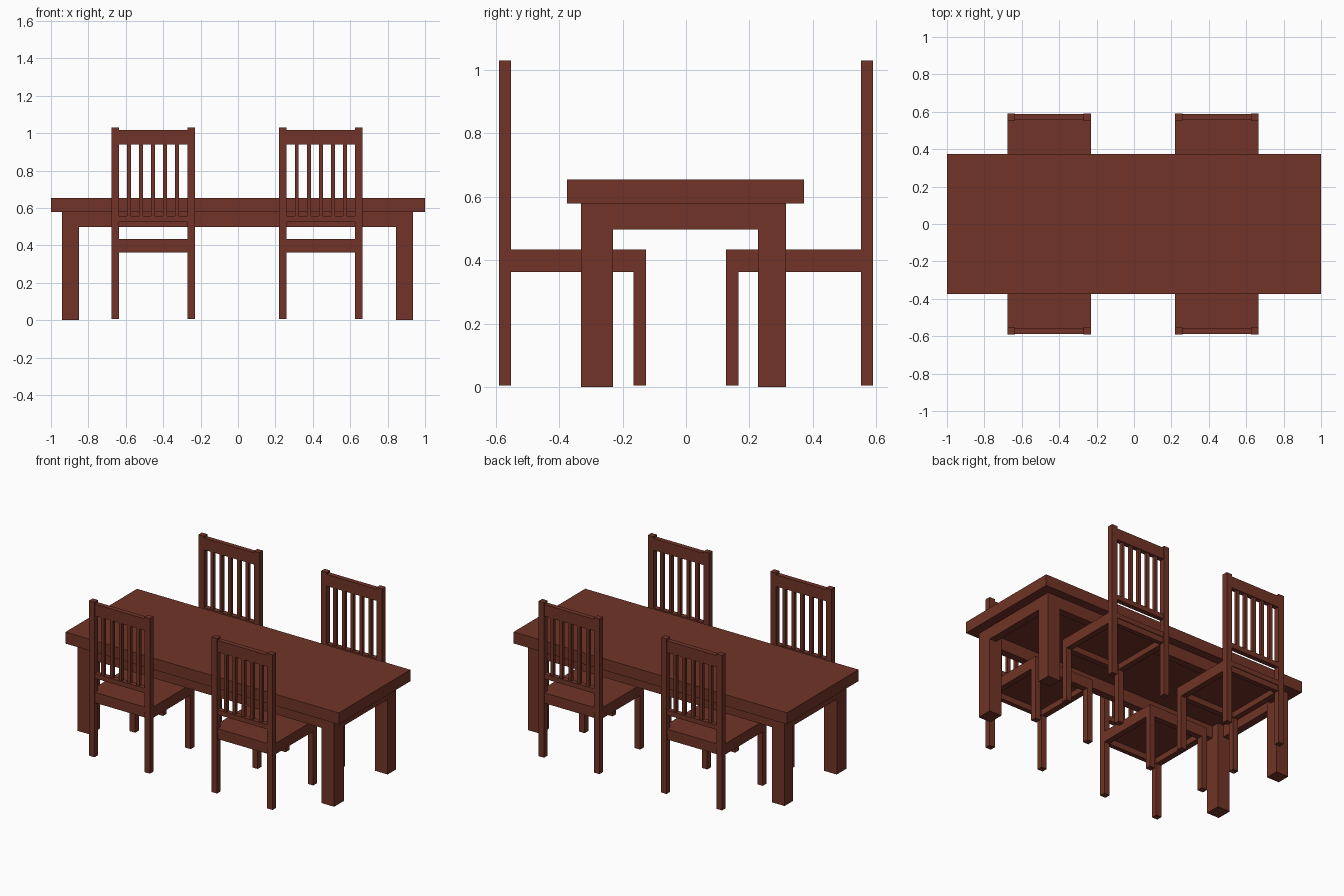
import bpy, bmesh
from mathutils import Vector

if "Cube" in bpy.data.objects:
    bpy.data.objects.remove(bpy.data.objects["Cube"])

wood = bpy.data.materials.new("dark_red_wood")
wood.diffuse_color = (0.165, 0.034, 0.02, 1)
wood.use_nodes = True
wood.node_tree.nodes["Principled BSDF"].inputs["Base Color"].default_value = wood.diffuse_color


def make_part(name, boxes):
    """One object from boxes given as (x0, x1, y0, y1, z0, z1)."""
    bm = bmesh.new()
    for x0, x1, y0, y1, z0, z1 in boxes:
        verts = bmesh.ops.create_cube(bm, size=1)["verts"]
        size = Vector((abs(x1 - x0), abs(y1 - y0), z1 - z0))
        bmesh.ops.scale(bm, vec=size, verts=verts)
        centre = Vector((x0 + x1, y0 + y1, z0 + z1)) / 2
        bmesh.ops.translate(bm, vec=centre, verts=verts)
    mesh = bpy.data.meshes.new(name)
    bm.to_mesh(mesh)
    bm.free()
    mesh.materials.append(wood)
    obj = bpy.data.objects.new(name, mesh)
    bpy.context.collection.objects.link(obj)
    return obj


# Table: top, four square legs, apron frame flush with the legs
make_part("table_top", [(-1, 1, -0.375, 0.373, 0.578, 0.654)])
LEG_X = [(-0.942, -0.85), (0.845, 0.936)]
LEG_Y = [(-0.332, -0.23), (0.227, 0.315)]
make_part("table_legs", [(*x, *y, 0, 0.578) for x in LEG_X for y in LEG_Y])
T = 0.05
AZ = (0.497, 0.578)
make_part("table_apron", [
    (-0.85, 0.845, -0.332, -0.332 + T, *AZ),
    (-0.85, 0.845, 0.315 - T, 0.315, *AZ),
    (-0.942, -0.942 + T, -0.23, 0.227, *AZ),
    (0.936 - T, 0.936, -0.23, 0.227, *AZ)])


def make_chair(prefix, cx, side):
    """Chair at x = cx with its back on the given side (-1 or 1) of the table."""
    H, P = 0.223, 0.04             # half width, post thickness
    inner = H - P
    back, back_in = 0.59, 0.552    # back post depth range
    front_in, front = 0.165, 0.126 # front leg depth range

    def part(name, boxes):
        make_part(prefix + name, [(cx + a, cx + b, side * c, side * d, e, f)
                                  for a, b, c, d, e, f in boxes])

    sides = [(-H, -inner), (inner, H)]
    part("back_posts", [(*x, back_in, back, 0.005, 1.03) for x in sides])
    part("front_legs", [(*x, front, front_in, 0.005, 0.40) for x in sides])
    part("seat", [(-H, H, front, back_in, 0.40, 0.433),
                  (-inner, inner, back_in, back - 0.004, 0.40, 0.433)])
    # Frame under the seat
    part("seat_frame",
         [(*x, front_in, back_in, 0.362, 0.40) for x in sides] +
         [(-inner, inner, front, front_in, 0.362, 0.40),
          (-inner, inner, back_in, back - 0.008, 0.362, 0.40)])
    # Back rails and slats
    part("top_rail", [(-inner, inner, back_in + 0.003, back - 0.003, 0.94, 1.017)])
    part("lower_rail", [(-inner, inner, back_in + 0.003, back - 0.003, 0.526, 0.558)])
    slat = 0.021
    gap = (2 * inner - 5 * slat) / 6
    starts = [-inner + gap + i * (slat + gap) for i in range(5)]
    part("back_slats", [(s, s + slat, 0.56, 0.582, 0.558, 0.94) for s in starts])


for row, side in (("front", -1), ("rear", 1)):
    for col, cx in (("left", -0.454), ("right", 0.443)):
        make_chair(f"{row}_{col}_chair_", cx, side)
